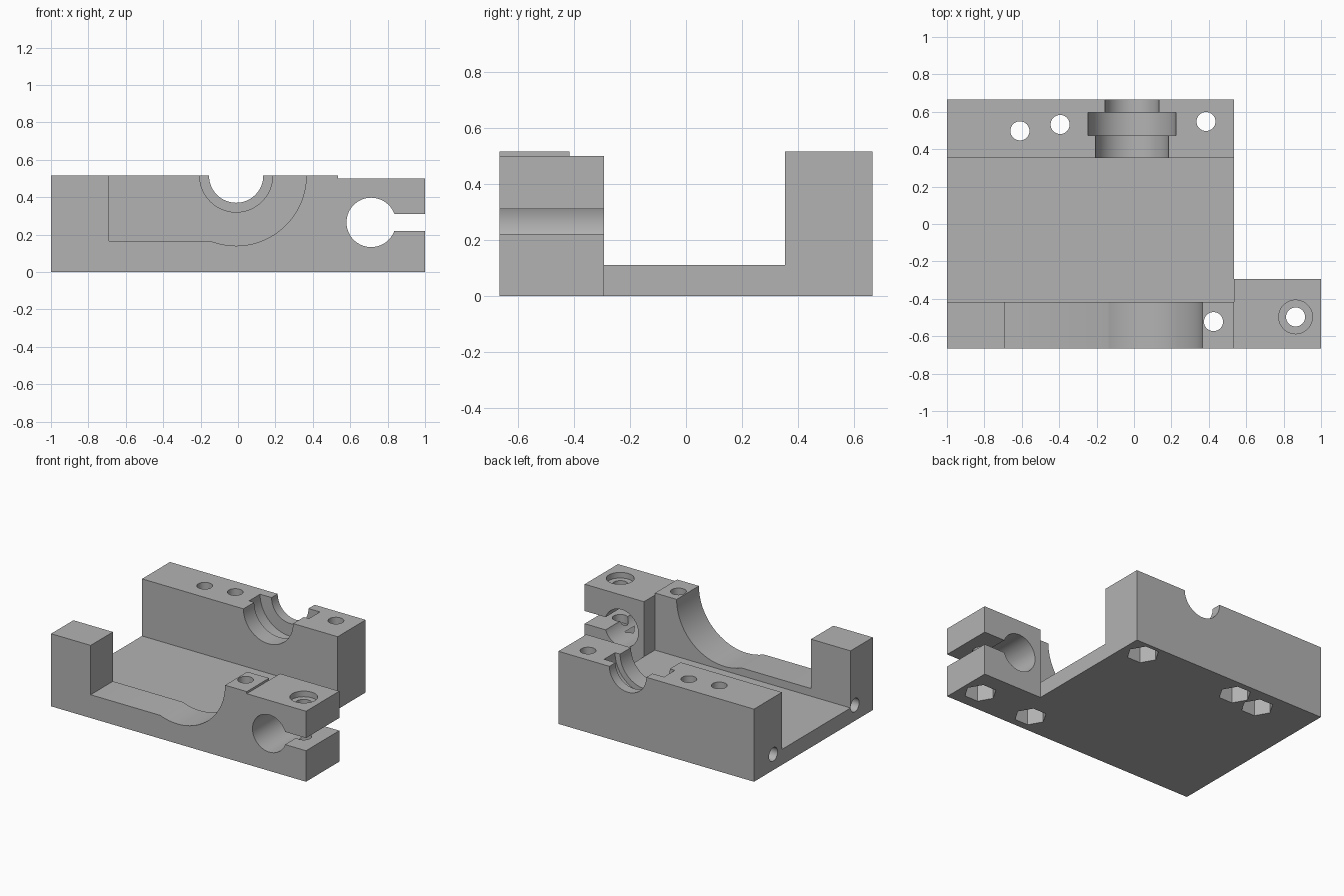
import bpy, bmesh, math
from mathutils import Vector

cube = bpy.data.objects.get("Cube")
if cube:
    bpy.data.objects.remove(cube, do_unlink=True)

grey = bpy.data.materials.new("plain grey")
grey.use_nodes = True
grey.diffuse_color = (0.45, 0.45, 0.45, 1)
grey.node_tree.nodes["Principled BSDF"].inputs["Base Color"].default_value = grey.diffuse_color


def prism(name, outline, axis, low, high):
    """Extrude a 2D outline along x, y or z."""
    place = {"x": lambda a, b: (low, a, b),
             "y": lambda a, b: (a, low, b),
             "z": lambda a, b: (a, b, low)}[axis]
    step = Vector([high - low if c == axis else 0 for c in "xyz"])
    bm = bmesh.new()
    face = bm.faces.new([bm.verts.new(place(a, b)) for a, b in outline])
    top = bmesh.ops.extrude_face_region(bm, geom=[face])["geom"]
    bmesh.ops.translate(bm, vec=step, verts=[v for v in top if isinstance(v, bmesh.types.BMVert)])
    bmesh.ops.recalc_face_normals(bm, faces=bm.faces)
    mesh = bpy.data.meshes.new(name)
    bm.to_mesh(mesh)
    bm.free()
    mesh.materials.append(grey)
    ob = bpy.data.objects.new(name, mesh)
    bpy.context.collection.objects.link(ob)
    return ob


def ring(a, b, radius, sides=64):
    angles = [math.tau * i / sides for i in range(sides)]
    return [(a + radius * math.cos(t), b + radius * math.sin(t)) for t in angles]


def rect(a0, b0, a1, b1):
    return [(a0, b0), (a1, b0), (a1, b1), (a0, b1)]


def combine(body, tool, operation):
    mod = body.modifiers.new(operation, "BOOLEAN")
    mod.operation, mod.solver, mod.object = operation, "EXACT", tool
    bpy.context.view_layer.objects.active = body
    bpy.ops.object.modifier_apply(modifier=mod.name)
    bpy.data.objects.remove(tool, do_unlink=True)


FRONT, BACK, TOP, FLOOR = -0.666, 0.666, 0.515, 0.11
SEAT_X = -0.01

# Channel body: floor with a front and a back wall
body = prism("bearing_bracket", [
    (FRONT, 0), (BACK, 0), (BACK, TOP), (0.353, TOP),
    (0.353, FLOOR), (-0.416, FLOOR), (-0.416, TOP), (FRONT, TOP)], "x", -1, 0.535)

# Rod clamp block on the side
combine(body, prism("clamp_block", rect(0.535, FRONT, 1, -0.293), "z", 0, 0.5), "UNION")


def cut(*args):
    combine(body, prism("cutter", *args), "DIFFERENCE")


# Front wall opening: flat ledge and large arc
cut(rect(-0.69, 0.165, SEAT_X, 0.8), "y", -0.8, -0.36)
cut(ring(SEAT_X, TOP, 0.375, 96), "y", -0.8, -0.36)

# Stepped bearing seat in the back wall
for radius, low, high in [(0.145, 0.3, 0.8), (0.195, 0.3, 0.5), (0.235, 0.474, 0.597)]:
    cut(ring(SEAT_X, TOP, radius), "y", low, high)

# Clamp bore, slot and screw counterbore
cut(ring(0.712, 0.265, 0.132), "y", -0.8, -0.2)
cut(rect(0.75, 0.22, 1.1, 0.31), "y", -0.8, -0.2)
cut(ring(0.864, -0.497, 0.09), "z", 0.46, 0.6)

# Vertical screw holes with hexagonal nut pockets underneath
for x, y in [(-0.61, 0.498), (-0.395, 0.532), (0.385, 0.548), (0.425, -0.522), (0.864, -0.497)]:
    cut(ring(x, y, 0.051, 32), "z", -0.1, 0.7)
    cut(ring(x, y, 0.105, 6), "z", -0.1, 0.16)

# Blind holes in the side face
for y in (0.45, -0.465):
    cut(ring(y, 0.112, 0.048, 32), "x", -1.1, -0.75)

bpy.ops.object.select_all(action="DESELECT")
body.select_set(True)
bpy.context.view_layer.objects.active = body
bpy.ops.object.shade_smooth_by_angle(angle=math.radians(30))
